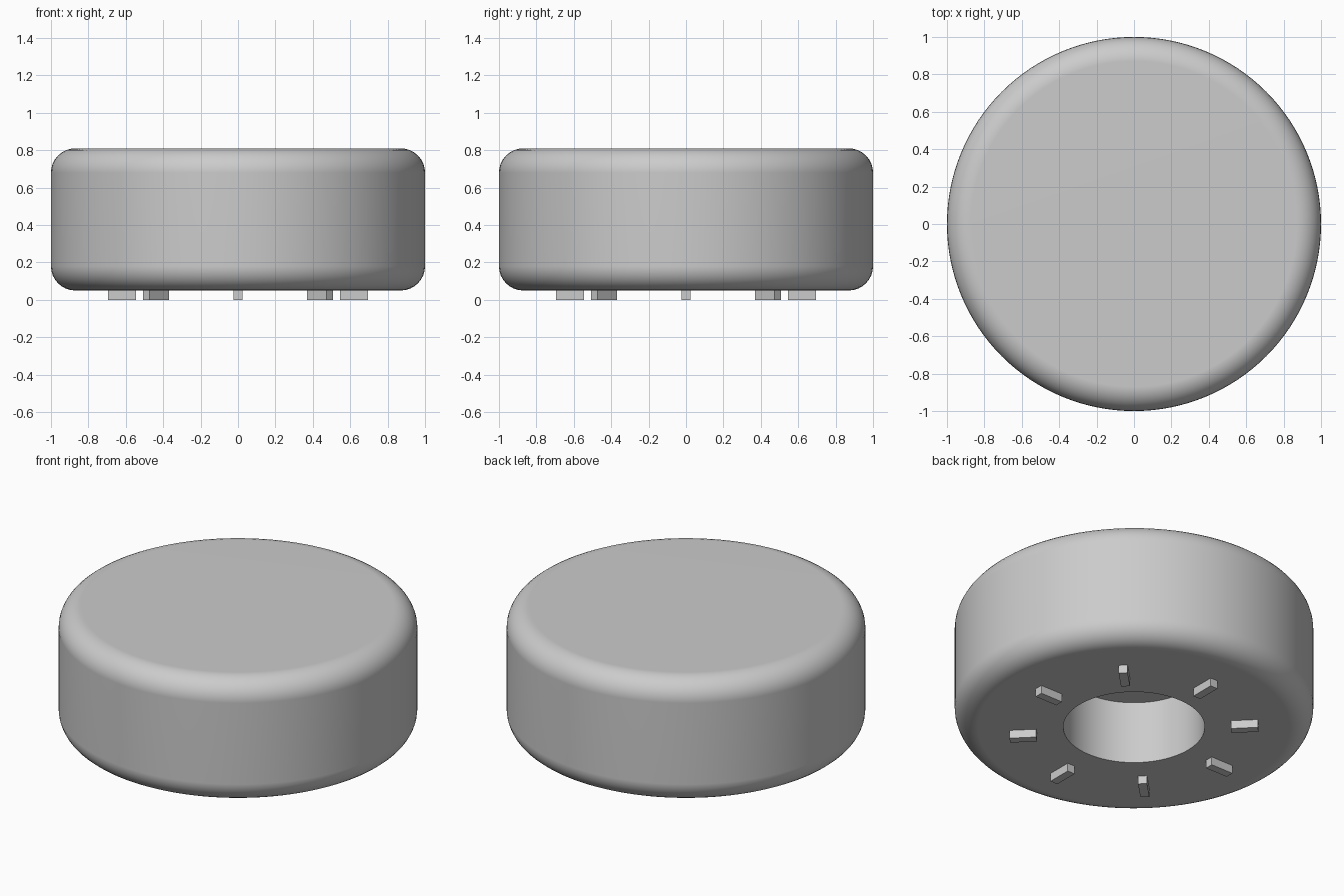
import bpy, bmesh, math
from mathutils import Matrix

if "Cube" in bpy.data.objects:
    bpy.data.objects.remove(bpy.data.objects["Cube"])

BOTTOM, TOP, RADIUS, FILLET = 0.05, 0.81, 1.0, 0.13
HOLE_R, HOLE_TOP = 0.394, 0.435
SIDES, ARC = 128, 8

grey = bpy.data.materials.new("light grey")
grey.diffuse_color = (0.6, 0.6, 0.6, 1)
grey.use_nodes = True
grey.node_tree.nodes["Principled BSDF"].inputs["Base Color"].default_value = grey.diffuse_color


def finish(name, bm):
    bmesh.ops.recalc_face_normals(bm, faces=bm.faces)
    mesh = bpy.data.meshes.new(name)
    bm.to_mesh(mesh)
    bm.free()
    mesh.materials.append(grey)
    obj = bpy.data.objects.new(name, mesh)
    bpy.context.collection.objects.link(obj)
    return obj


def arc(cz, start):
    """Quarter-round corner points in the x-z plane."""
    cx = RADIUS - FILLET
    return [(cx + FILLET * math.cos(a), cz + FILLET * math.sin(a))
            for a in (start + math.pi / 2 * i / ARC for i in range(ARC + 1))]


# Round body: one profile revolved, including the blind hole underneath
profile = [(0, HOLE_TOP), (HOLE_R, HOLE_TOP), (HOLE_R, BOTTOM)]
profile += arc(BOTTOM + FILLET, -math.pi / 2)
profile += arc(TOP - FILLET, 0)
profile += [(0, TOP)]
bm = bmesh.new()
verts = [bm.verts.new((x, 0, z)) for x, z in profile]
edges = [bm.edges.new(pair) for pair in zip(verts, verts[1:])]
bmesh.ops.spin(bm, geom=verts + edges, cent=(0, 0, 0), axis=(0, 0, 1),
               angle=2 * math.pi, steps=SIDES)
bmesh.ops.remove_doubles(bm, verts=bm.verts, dist=0.0005)
body = finish("body", bm)
bpy.context.view_layer.objects.active = body
body.select_set(True)
bpy.ops.object.shade_smooth_by_angle(angle=math.radians(30))
flat_caps = body.modifiers.new("flat caps", 'WEIGHTED_NORMAL')
flat_caps.keep_sharp = True

# Eight radial feet
for i in range(8):
    bm = bmesh.new()
    bmesh.ops.create_cube(bm, size=1, matrix=Matrix.Rotation(i * math.pi / 4, 4, 'Z')
                          @ Matrix.Translation((0.62, 0, 0.025))
                          @ Matrix.Diagonal((0.15, 0.05, 0.05, 1)))
    finish(f"foot_{i + 1}", bm)
